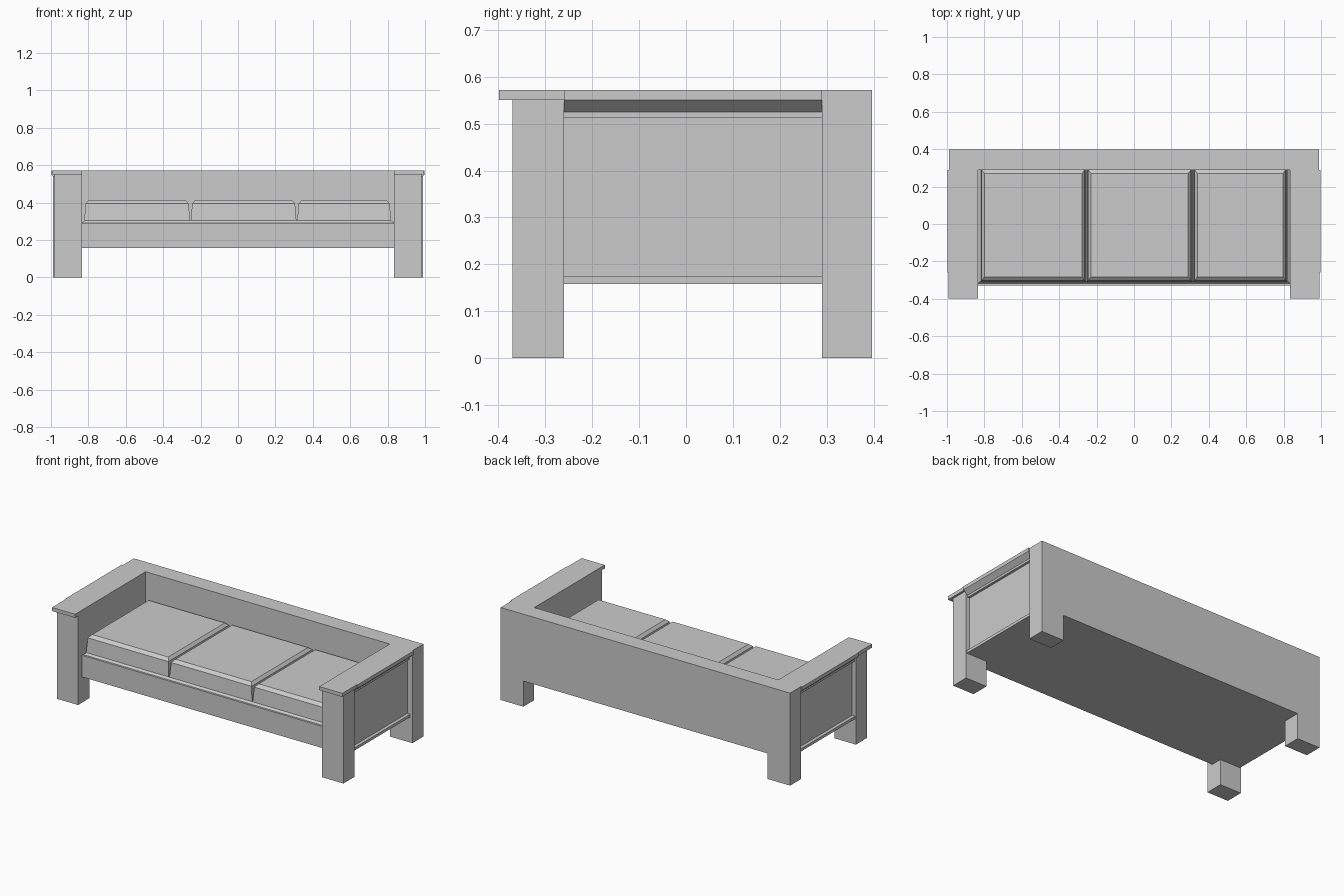
import bpy, bmesh

if "Cube" in bpy.data.objects:
    bpy.data.objects.remove(bpy.data.objects["Cube"])


def finish(name, bm):
    bmesh.ops.recalc_face_normals(bm, faces=bm.faces)
    me = bpy.data.meshes.new(name)
    bm.to_mesh(me)
    bm.free()
    ob = bpy.data.objects.new(name, me)
    bpy.context.collection.objects.link(ob)
    return ob


# stack of rectangular rings (x0, x1, y0, y1, z), closed at both ends
def stack(name, rings):
    bm = bmesh.new()
    loops = [[bm.verts.new(p) for p in
              ((a, c, z), (b, c, z), (b, d, z), (a, d, z))]
             for a, b, c, d, z in rings]
    for lo, hi in zip(loops, loops[1:]):
        for i in range(4):
            j = (i + 1) % 4
            bm.faces.new((lo[i], lo[j], hi[j], hi[i]))
    bm.faces.new(loops[0])
    bm.faces.new(loops[-1])
    return finish(name, bm)


def box(name, x0, x1, y0, y1, z0, z1):
    return stack(name, [(x0, x1, y0, y1, z0), (x0, x1, y0, y1, z1)])


# xz profile extruded along y
def extrude_y(name, profile, y0, y1):
    bm = bmesh.new()
    face = bm.faces.new([bm.verts.new((x, y0, z)) for x, z in profile])
    new = bmesh.ops.extrude_face_region(bm, geom=[face])["geom"]
    verts = [v for v in new if isinstance(v, bmesh.types.BMVert)]
    bmesh.ops.translate(bm, verts=verts, vec=(0, y1 - y0, 0))
    return finish(name, bm)


def mirror_x(ob):
    ob.modifiers.new("Mirror", "MIRROR").use_axis[0] = True


# legs
mirror_x(box("front_leg", 0.835, 0.98, -0.37, -0.26, 0, 0.55))
mirror_x(box("back_leg", 0.835, 0.99, 0.29, 0.397, 0, 0.572))

# flat caps above the front legs
mirror_x(box("arm_cap", 0.835, 0.993, -0.399, -0.26, 0.55, 0.572))

# arm panels: overhanging top trim, recessed side, bottom rail
arm_profile = [(0.835, 0.158), (0.975, 0.158), (0.975, 0.175),
               (0.955, 0.175), (0.955, 0.512), (0.97, 0.512),
               (0.97, 0.525), (0.998, 0.55), (0.998, 0.572), (0.835, 0.572)]
mirror_x(extrude_y("arm_panel", arm_profile, -0.26, 0.29))

# backrest and seat base
box("backrest", -0.835, 0.835, 0.29, 0.397, 0.158, 0.572)
box("seat_base", -0.835, 0.835, -0.33, 0.29, 0.158, 0.292)

# thin bevelled deck under the cushions
stack("seat_deck", [(-0.835, 0.835, -0.318, 0.29, 0.292),
                    (-0.82, 0.82, -0.305, 0.29, 0.305)])

# three seat cushions with a bevelled top edge
for i, (x0, x1) in enumerate(((-0.822, -0.257), (-0.252, 0.312), (0.317, 0.818))):
    t = 0.007
    stack(f"seat_cushion_{i + 1}", [
        (x0, x1, -0.31, 0.29, 0.305),
        (x0 + t, x1 - t, -0.303, 0.29, 0.395),
        (x0 + 0.022, x1 - 0.022, -0.283, 0.27, 0.412)])
